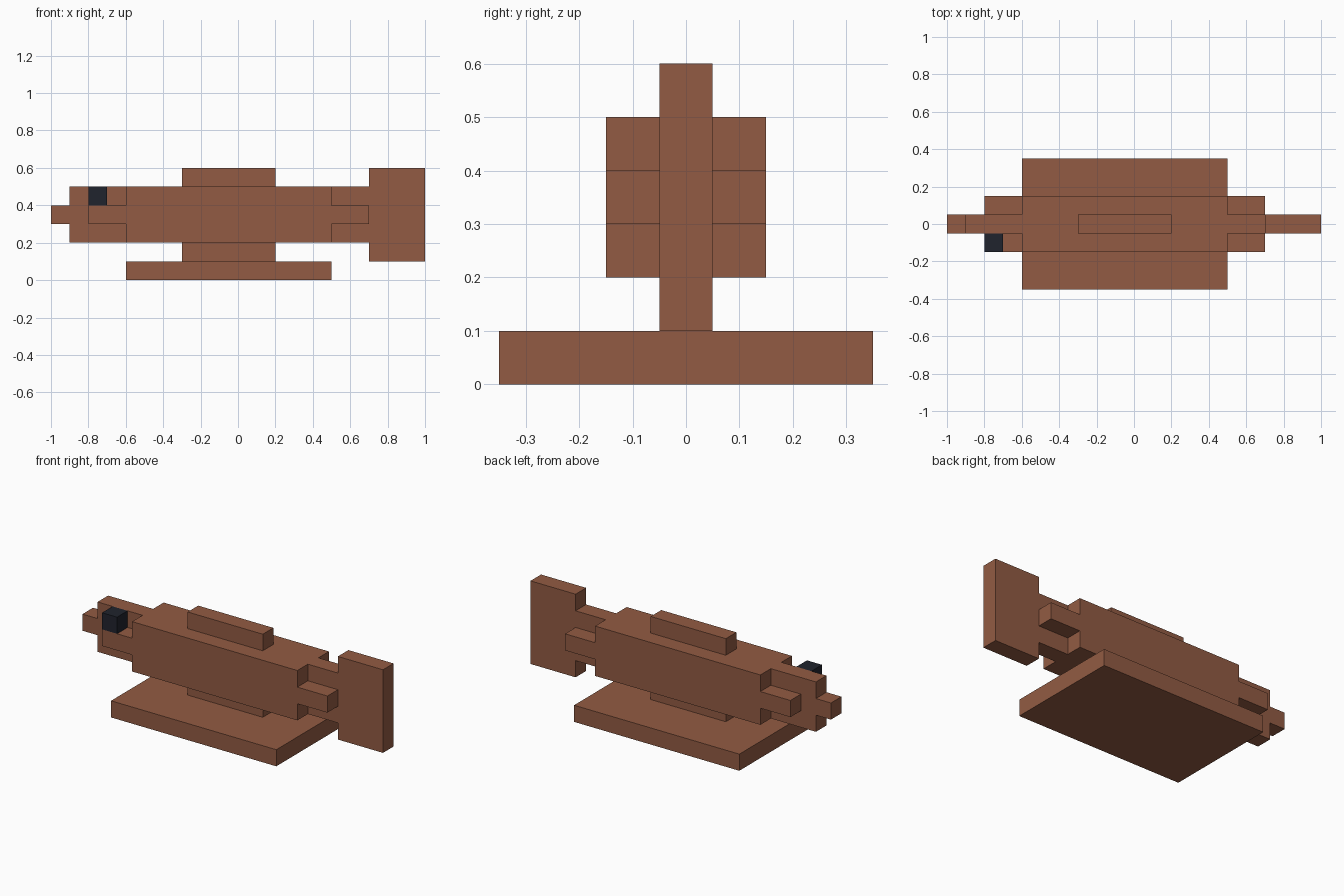
import bpy

cube = bpy.data.objects.get("Cube")
if cube:
    bpy.data.objects.remove(cube, do_unlink=True)


def make_material(name, rgb):
    mat = bpy.data.materials.new(name)
    mat.use_nodes = True
    color = (*rgb, 1.0)
    mat.diffuse_color = color
    bsdf = next(n for n in mat.node_tree.nodes if n.type == 'BSDF_PRINCIPLED')
    bsdf.inputs["Base Color"].default_value = color
    return mat


brown = make_material("clay brown", (0.288, 0.105, 0.056))
black = make_material("eye black", (0.0144, 0.0168, 0.026))


def box(name, x, y, z, mat=brown):
    """Box spanning the (low, high) ranges on each axis."""
    spans = (x, y, z)
    bpy.ops.mesh.primitive_cube_add(size=1, location=[(a + b) / 2 for a, b in spans])
    obj = bpy.context.object
    obj.name = obj.data.name = name
    obj.scale = [b - a for a, b in spans]
    bpy.ops.object.transform_apply(location=False, rotation=False, scale=True)
    obj.data.materials.append(mat)
    return obj


LENGTH = (-0.6, 0.5)    # shared by the body and the stand
FIN = (-0.3, 0.2)       # shared by the back fin and the support
THIN = (-0.05, 0.05)    # thickness of the fins, head and tail
HEIGHT = (0.2, 0.5)     # body height

# Stand
box("stand_base", LENGTH, (-0.35, 0.35), (0, 0.1))
box("stand_support", FIN, THIN, (0.1, 0.2))

# Body, head and tail
box("body", LENGTH, (-0.15, 0.15), HEIGHT)
box("back_fin", FIN, THIN, (0.5, 0.6))
box("head", (-0.9, -0.6), THIN, HEIGHT)
box("mouth", (-1, -0.9), THIN, (0.3, 0.4))
box("tail_root", (0.5, 0.7), THIN, HEIGHT)
box("tail_fin", (0.7, 1), THIN, (0.1, 0.6))

# Ridges along both sides of the head and the tail root
for side, y in (("front", (-0.15, -0.05)), ("back", (0.05, 0.15))):
    box(f"{side}_cheek", (-0.8, -0.6), y, (0.3, 0.4))
    box(f"{side}_tail_ridge", (0.5, 0.7), y, (0.3, 0.4))

# Single eye on the front side
box("eye", (-0.8, -0.7), (-0.15, -0.05), (0.4, 0.5), black)
